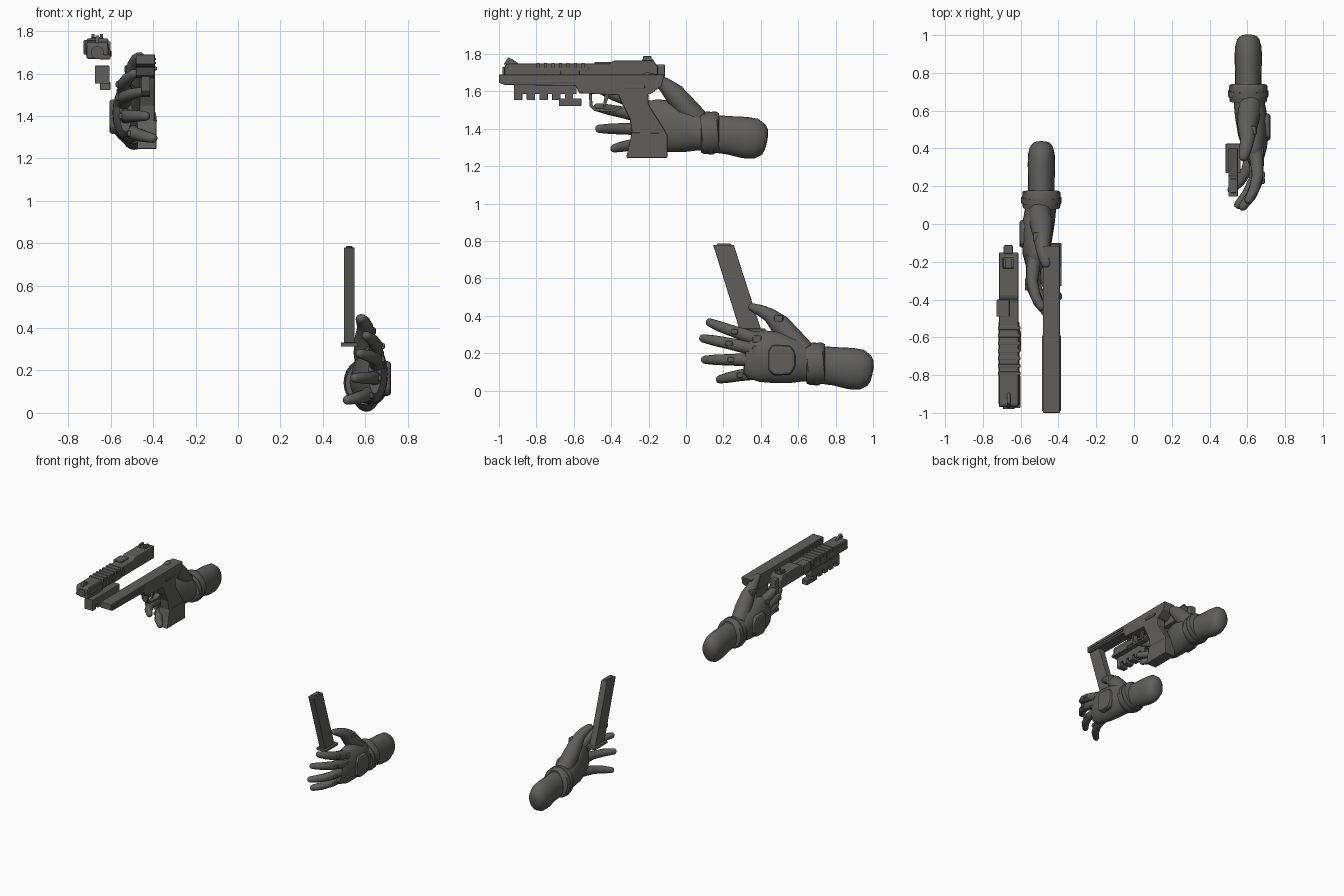
import bpy, bmesh, math
from mathutils import Vector

if "Cube" in bpy.data.objects:
    bpy.data.objects.remove(bpy.data.objects["Cube"], do_unlink=True)

grey = bpy.data.materials.new("dark_grey")
grey.use_nodes = True
grey.diffuse_color = (0.115, 0.113, 0.11, 1)
bsdf = grey.node_tree.nodes["Principled BSDF"]
bsdf.inputs["Base Color"].default_value = grey.diffuse_color
bsdf.inputs["Roughness"].default_value = 0.7


def stay(p):
    return p


def mirrored(p):
    # turns a left hand part into the matching right hand part
    return Vector((0.115 - p.x, p.y - 0.565, p.z + 1.235))


def finish(name, bm, place=stay, smooth=False, bevel=0):
    for v in bm.verts:
        v.co = place(v.co)
    bmesh.ops.recalc_face_normals(bm, faces=bm.faces[:])
    mesh = bpy.data.meshes.new(name)
    bm.to_mesh(mesh)
    bm.free()
    mesh.materials.append(grey)
    obj = bpy.data.objects.new(name, mesh)
    bpy.context.collection.objects.link(obj)
    if bevel:
        mod = obj.modifiers.new("bevel", 'BEVEL')
        mod.width, mod.segments = bevel, 2
    if smooth:
        bpy.ops.object.select_all(action='DESELECT')
        obj.select_set(True)
        bpy.context.view_layer.objects.active = obj
        bpy.ops.object.shade_smooth_by_angle(angle=math.radians(45))
    return obj


def tube(name, sections, place=stay, sides=16, rounded=True):
    """Loft of ellipses (x, y, z, radius across, radius up) along a path."""
    secs = [(Vector(s[:3]), s[3], s[4]) for s in sections]
    if rounded:
        c, a, b = secs[-1]
        d = (c - secs[-2][0]).normalized()
        secs += [(c + d * a * 0.5, a * 0.8, b * 0.8), (c + d * a * 0.8, a * 0.4, b * 0.4)]
    bm, rings = bmesh.new(), []
    for i, (c, a, b) in enumerate(secs):
        t = (secs[min(i + 1, len(secs) - 1)][0] - secs[max(i - 1, 0)][0]).normalized()
        side = (Vector((1, 0, 0)) - t * t.x).normalized()
        up = t.cross(side)
        angles = [2 * math.pi * k / sides for k in range(sides)]
        rings.append([bm.verts.new(c + side * a * math.cos(q) + up * b * math.sin(q)) for q in angles])
    for r, s in zip(rings, rings[1:]):
        for k in range(sides):
            n = (k + 1) % sides
            bm.faces.new((r[k], r[n], s[n], s[k]))
    bm.faces.new(rings[0])
    bm.faces.new(rings[-1])
    return finish(name, bm, place, True)


def plate(name, outline, x0, x1, place=stay, bevel=0.004):
    """Side outline of (y, z) points pushed across x."""
    bm = bmesh.new()
    a = [bm.verts.new((x0, y, z)) for y, z in outline]
    b = [bm.verts.new((x1, y, z)) for y, z in outline]
    bm.faces.new(a)
    bm.faces.new(b)
    for k in range(len(a)):
        n = (k + 1) % len(a)
        bm.faces.new((a[k], a[n], b[n], b[k]))
    return finish(name, bm, place, False, bevel)


def box(name, x0, x1, y0, y1, z0, z1, place=stay, bevel=0.004):
    return plate(name, [(y0, z0), (y1, z0), (y1, z1), (y0, z1)], x0, x1, place, bevel)


# gloved hands
FINGERS = {
    "index_finger": [(.645, .38, .275), (.655, .26, .315), (.635, .18, .343), (.605, .125, .365)],
    "middle_finger": [(.65, .38, .22), (.655, .23, .252), (.62, .15, .268), (.575, .09, .28)],
    "ring_finger": [(.645, .38, .165), (.64, .24, .165), (.60, .16, .165), (.55, .10, .165)],
    "little_finger": [(.63, .41, .10), (.60, .29, .082), (.56, .225, .07), (.515, .18, .06)],
}


def build_hand(side, place):
    tube(side + "_palm", [(.605, .70, .14, .075, .09), (.61, .64, .145, .082, .098),
                          (.62, .57, .165, .085, .128), (.63, .48, .178, .08, .138),
                          (.64, .40, .185, .065, .138), (.642, .34, .188, .045, .122),
                          (.645, .315, .19, .03, .10)], place, 20, False)
    tube(side + "_thumb", [(.615, .63, .21, .06, .06), (.605, .56, .285, .06, .06),
                           (.60, .50, .355, .05, .055), (.60, .445, .405, .038, .038),
                           (.59, .395, .43, .033, .03), (.58, .355, .445, .026, .022)], place)
    for name, path in FINGERS.items():
        radii = (.038, .031, .028, .022)
        tube(side + "_" + name, [(*p, r, r) for p, r in zip(path, radii)], place, 12)
        # finger guards: one at the knuckle, one at the middle joint
        for label, p, w in (("knuckle_pad", path[0], .024), ("joint_pad", path[1], .018)):
            x, y, z = p
            box(f"{side}_{name}_{label}", x + .015, x + w + .02, y - w, y + w,
                z - w * .8, z + w * .8, place, .008)
    plate(side + "_back_of_hand_pad", [(.44, .11), (.47, .08), (.56, .085), (.585, .13),
                                       (.585, .20), (.56, .24), (.46, .245), (.44, .21)],
          .665, .722, place, .015)
    box(side + "_thumb_pad", .60, .65, .47, .52, .365, .405, place, .01)
    # wrist cuff, strap and forearm
    tube(side + "_cuff", [(.605, .645, .138, .085, .10), (.605, .65, .138, .098, .108),
                          (.605, .69, .143, .104, .112), (.605, .735, .148, .10, .11),
                          (.605, .742, .148, .08, .10)], place, 24, False)
    tube(side + "_cuff_strap", [(.605, .675, .141, .107, .115), (.605, .705, .144, .107, .115)],
         place, 24, False)
    tube(side + "_forearm", [(.605, .72, .138, .07, .10), (.605, .80, .13, .07, .103),
                             (.605, .88, .118, .073, .111), (.605, .94, .112, .07, .107),
                             (.605, .98, .108, .058, .082), (.605, .995, .106, .04, .055),
                             (.605, 1.0, .105, .015, .02)], place, 24, False)


build_hand("left", stay)
build_hand("right", mirrored)

# loose magazine held by the left hand
plate("magazine_body", [(.145, .78), (.255, .78), (.40, .33), (.285, .33)], .50, .55)
box("magazine_base_plate", .485, .565, .27, .425, .312, .332)
box("magazine_top_round", .51, .54, .165, .24, .775, .787)

# pistol frame with its grip
plate("frame_dust_cover", [(-1, 1.69), (-1, 1.645), (-.97, 1.635), (-.59, 1.63), (-.57, 1.59),
                           (-.36, 1.58), (-.19, 1.585), (-.13, 1.63), (-.115, 1.69)], -.482, -.392)
for z in (1.645, 1.665):
    box("frame_side_rail", -.487, -.387, -.99, -.59, z, z + .01, bevel=.002)
plate("grip", [(-.37, 1.60), (-.345, 1.54), (-.30, 1.45), (-.29, 1.38), (-.30, 1.34), (-.11, 1.34),
               (-.105, 1.38), (-.155, 1.46), (-.20, 1.53), (-.20, 1.60)], -.465, -.392, bevel=.01)
plate("magazine_well", [(-.29, 1.38), (-.32, 1.245), (-.10, 1.245), (-.10, 1.375)], -.475, -.385)
box("frame_lever", -.392, -.383, -.33, -.22, 1.615, 1.635)

# trigger guard and trigger
guard = [(-.52, 1.60), (-.515, 1.52), (-.49, 1.495), (-.39, 1.49), (-.34, 1.51)]
inner = [(-.36, 1.525), (-.395, 1.505), (-.48, 1.51), (-.50, 1.53), (-.505, 1.60)]
plate("trigger_guard", guard + inner, -.455, -.415, bevel=.002)
plate("trigger", [(-.43, 1.60), (-.445, 1.52), (-.43, 1.52), (-.405, 1.60)], -.445, -.425, bevel=.002)

# separated slide
plate("slide", [(-.97, 1.67), (-.97, 1.735), (-.955, 1.748), (-.41, 1.748), (-.385, 1.766),
                (-.175, 1.766), (-.15, 1.73), (-.15, 1.67)], -.715, -.612, bevel=.008)
box("slide_front_sleeve", -.718, -.605, -.955, -.52, 1.685, 1.725)
for k in range(7):
    y = -.80 + k * .04
    box("slide_rib", -.72, -.602, y, y + .018, 1.69, 1.752, bevel=.002)
box("ejection_port_cover", -.728, -.66, -.49, -.40, 1.69, 1.758)
box("slide_catch", -.615, -.597, -.67, -.57, 1.68, 1.71)
box("hammer", -.69, -.64, -.16, -.112, 1.675, 1.745, bevel=.008)
plate("front_sight", [(-.975, 1.745), (-.95, 1.782), (-.925, 1.77), (-.89, 1.745)], -.672, -.655, bevel=.002)
box("rear_sight_base", -.695, -.635, -.235, -.175, 1.76, 1.772)
for x in (-.692, -.652):
    box("rear_sight_post", x, x + .015, -.23, -.185, 1.765, 1.788, bevel=.002)
tube("barrel", [(-.663, -.98, 1.70, .03, .03), (-.663, -.5, 1.70, .03, .03)], sides=16, rounded=False)
box("recoil_rod", -.655, -.602, -.975, -.80, 1.668, 1.69)

# separated accessory rail
box("accessory_rail", -.675, -.605, -.92, -.585, 1.585, 1.638)
for k in range(5):
    y = -.92 + k * .068
    box("rail_lug", -.675, -.605, y, y + .045, 1.553, 1.60)
box("rail_latch", -.65, -.602, -.68, -.56, 1.522, 1.562)
